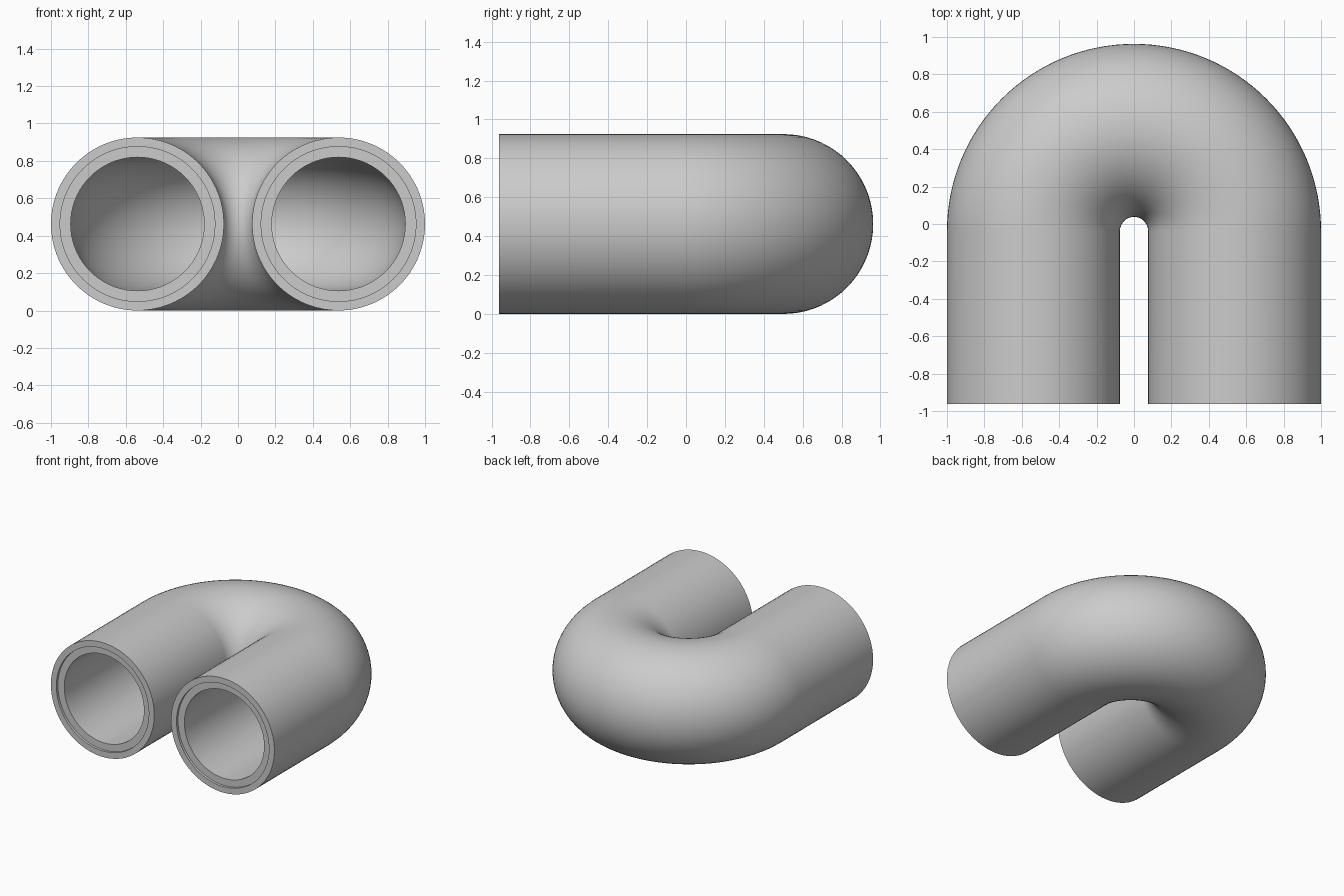
import bpy, bmesh
from math import pi, sin, cos, radians

cube = bpy.data.objects.get("Cube")
if cube:
    bpy.data.objects.remove(cube)

BEND_R = 0.5375      # centreline radius of the bend
BEND_Y = -0.037      # where the straight legs meet the bend
END_Y = -0.963       # open ends
OUTER, LIP, BORE = 0.4625, 0.414, 0.357
RECESS = 0.02
SIDES, BEND_STEPS = 72, 64

grey = bpy.data.materials.new("pipe_grey")
grey.use_nodes = True
colour = (0.6, 0.6, 0.6, 1)
grey.diffuse_color = colour
grey.node_tree.nodes["Principled BSDF"].inputs["Base Color"].default_value = colour

# Stations along the U: (x, y, turn angle)
bend = [(BEND_R * cos(a), BEND_Y + BEND_R * sin(a), a)
        for a in (pi * i / BEND_STEPS for i in range(BEND_STEPS + 1))]
left_end, right_end = (BEND_R, END_Y, 0), (-BEND_R, END_Y, pi)
path = [left_end] + bend + [right_end]


def inset(station):
    x, y, a = station
    return (x, y + RECESS, a)


# Rings run along the outside, over one stepped rim, back through the bore
# and over the other rim
rings = [(s, OUTER) for s in path]
rings += [(right_end, LIP), (inset(right_end), LIP), (inset(right_end), BORE)]
rings += [(s, BORE) for s in reversed(bend)]
rings += [(inset(left_end), BORE), (inset(left_end), LIP), (left_end, LIP)]

bm = bmesh.new()
loops = []
for (x, y, a), r in rings:
    loop = []
    for k in range(SIDES):
        t = 2 * pi * k / SIDES
        d = r * cos(t)
        loop.append(bm.verts.new((x + d * cos(a), y + d * sin(a), OUTER + r * sin(t))))
    loops.append(loop)
for i, loop in enumerate(loops):
    after = loops[(i + 1) % len(loops)]
    for k in range(SIDES):
        n = (k + 1) % SIDES
        bm.faces.new((loop[k], loop[n], after[n], after[k]))
bmesh.ops.recalc_face_normals(bm, faces=bm.faces)

mesh = bpy.data.meshes.new("u_bend_pipe")
bm.to_mesh(mesh)
bm.free()
mesh.materials.append(grey)
pipe = bpy.data.objects.new("u_bend_pipe", mesh)
bpy.context.collection.objects.link(pipe)

# Smooth walls with crisp rims
bpy.ops.object.select_all(action='DESELECT')
pipe.select_set(True)
bpy.context.view_layer.objects.active = pipe
bpy.ops.object.shade_smooth_by_angle(angle=radians(30))
